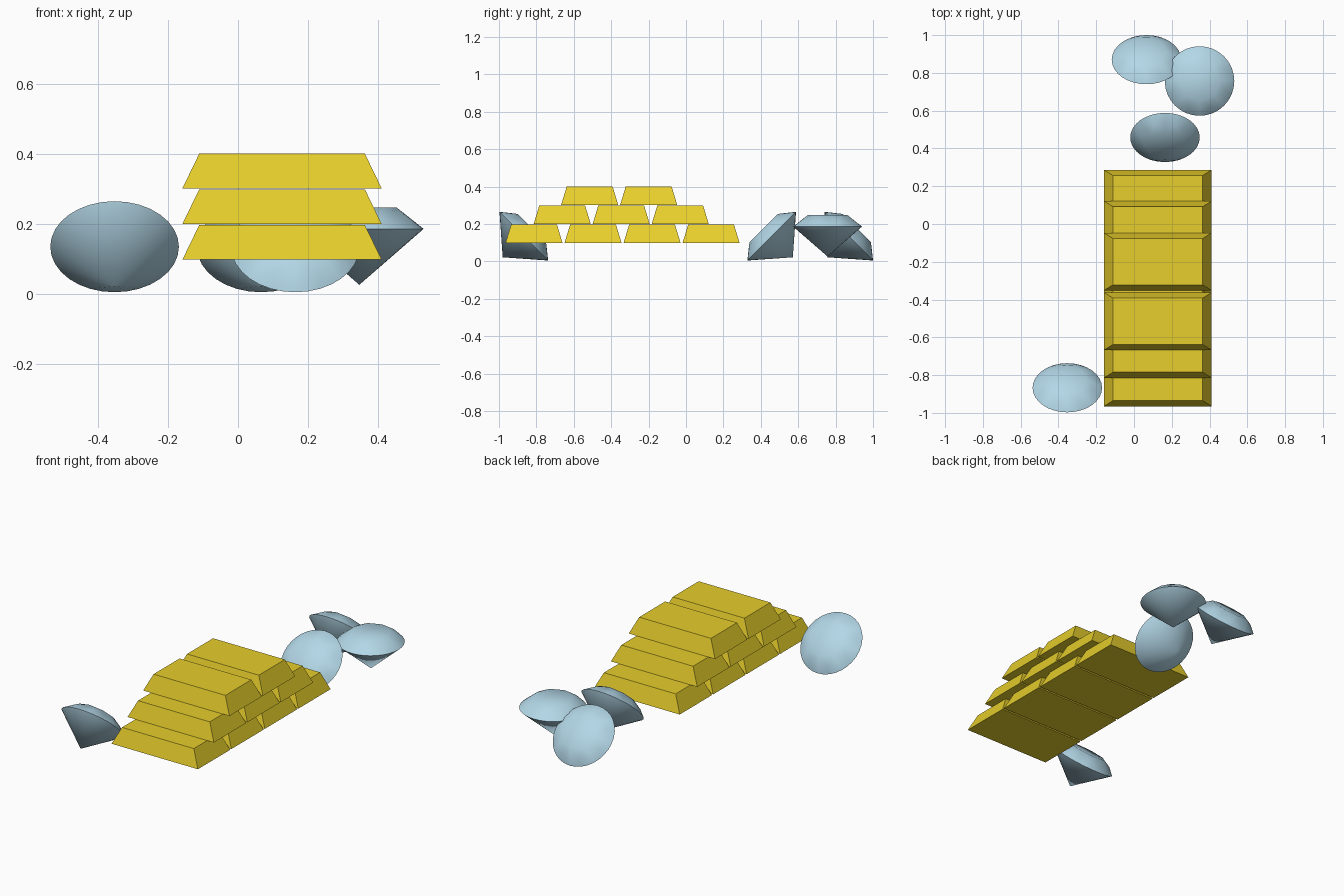
import bpy, bmesh, math
from mathutils import Matrix, Vector

cube = bpy.data.objects.get("Cube")
if cube:
    bpy.data.objects.remove(cube, do_unlink=True)


def make_material(name, rgb):
    mat = bpy.data.materials.new(name)
    mat.use_nodes = True
    mat.diffuse_color = (*rgb, 1)
    mat.node_tree.nodes["Principled BSDF"].inputs["Base Color"].default_value = (*rgb, 1)
    return mat


gold = make_material("gold", (0.80, 0.62, 0.025))
ice_blue = make_material("ice blue", (0.45, 0.68, 0.80))


def add_object(name, bm, mat):
    mesh = bpy.data.meshes.new(name)
    bmesh.ops.recalc_face_normals(bm, faces=bm.faces)
    bm.to_mesh(mesh)
    bm.free()
    mesh.materials.append(mat)
    obj = bpy.data.objects.new(name, mesh)
    bpy.context.collection.objects.link(obj)
    return obj


# Gold bars: boxes with a top inset equally on every side
BAR_X, BAR_Y, BAR_H = 0.57, 0.305, 0.099
INSET_X, INSET_Y = 0.048, 0.03


def gold_bar(name, x, y, z):
    bm = bmesh.new()
    bmesh.ops.create_cube(bm, size=1)
    for v in bm.verts:
        top = v.co.z > 0
        v.co.x *= BAR_X - (2 * INSET_X if top else 0)
        v.co.y *= BAR_Y - (2 * INSET_Y if top else 0)
        v.co.z = BAR_H if top else 0
    add_object(name, bm, gold).location = (x, y, z)


# Stack of three layers: four, three and two bars
layers = [(4, -0.8125, 0.098), (3, -0.662, 0.200), (2, -0.515, 0.302)]
for row, (count, first_y, z) in enumerate(layers, 1):
    for i in range(count):
        gold_bar(f"gold_bar_layer{row}_{i + 1}", 0.126, first_y + i * 0.3155, z)


# Cut gems: the hull of a table, kite corners, a round girdle and a point
def ring(count, radius, z, turn=0.0):
    return [Vector((radius * math.cos(a), radius * math.sin(a), z))
            for a in (math.tau * (i + turn) / count for i in range(count))]


def gem(name, location, tilt):
    points = ring(8, 0.107, 0.061) + ring(8, 0.148, 0.036, 0.5) + ring(32, 0.184, 0)
    points.append(Vector((0, 0, -0.16)))
    bm = bmesh.new()
    for p in points:
        bm.verts.new(p)
    bmesh.ops.convex_hull(bm, input=bm.verts)
    bmesh.ops.rotate(bm, verts=bm.verts, cent=(0, 0, 0),
                     matrix=Matrix.Rotation(math.radians(tilt), 3, 'X'))
    obj = add_object(name, bm, ice_blue)
    obj.location = location
    bpy.ops.object.select_all(action='DESELECT')
    obj.select_set(True)
    bpy.context.view_layer.objects.active = obj
    bpy.ops.object.shade_smooth_by_angle(angle=math.radians(30))


gem("gem_front", (-0.353, -0.867, 0.135), -45)
gem("gem_back", (0.066, 0.870, 0.135), -45)
gem("gem_leaning_on_stack", (0.164, 0.458, 0.135), 45)
gem("gem_upright", (0.347, 0.757, 0.186), 0)
